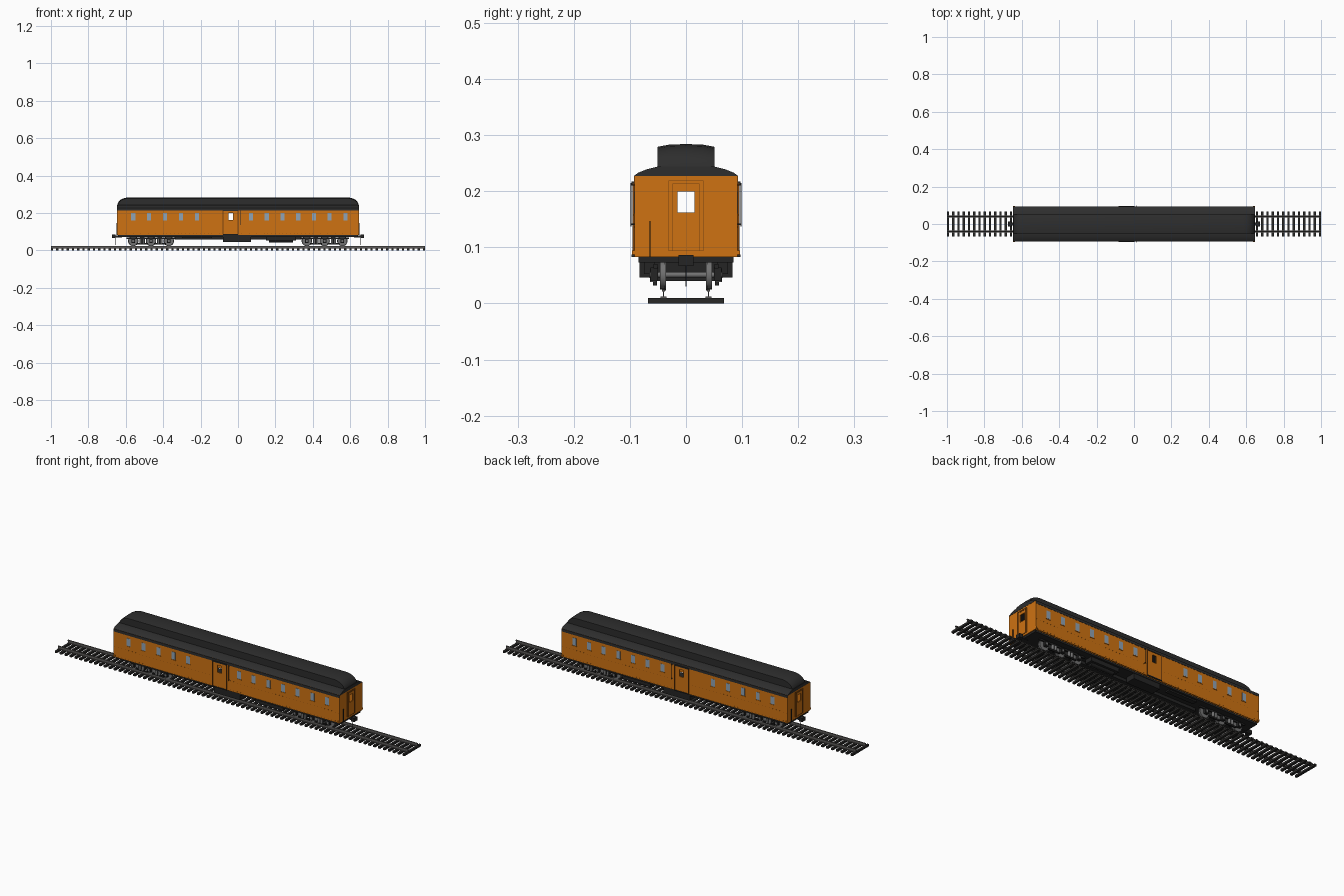
import bpy, bmesh, math
from mathutils import Matrix, Vector

cube = bpy.data.objects.get("Cube")
if cube:
    bpy.data.objects.remove(cube, do_unlink=True)


def material(name, r, g, b):
    m = bpy.data.materials.new(name)
    m.use_nodes = True
    m.diffuse_color = (r, g, b, 1)
    m.node_tree.nodes["Principled BSDF"].inputs["Base Color"].default_value = (r, g, b, 1)
    return m


ORANGE = material("orange paint", 0.62, 0.17, 0.006)
SHADE = material("dark orange trim", 0.2, 0.055, 0.004)
ROOF = material("roof black", 0.027, 0.027, 0.027)
BLACK = material("underframe black", 0.018, 0.018, 0.018)
GLASS = material("pale blue glass", 0.28, 0.37, 0.46)
STEEL = material("wheel steel", 0.17, 0.17, 0.17)
RAIL = material("rail steel", 0.11, 0.105, 0.1)
TIE = material("tie dark", 0.022, 0.021, 0.02)


def finish(bm, name, mat, smooth=False):
    bmesh.ops.recalc_face_normals(bm, faces=bm.faces)
    me = bpy.data.meshes.new(name)
    bm.to_mesh(me)
    bm.free()
    me.materials.append(mat)
    ob = bpy.data.objects.new(name, me)
    bpy.context.collection.objects.link(ob)
    if smooth:
        bpy.ops.object.select_all(action="DESELECT")
        ob.select_set(True)
        bpy.context.view_layer.objects.active = ob
        bpy.ops.object.shade_smooth_by_angle(angle=math.radians(35))
    return ob


def both(items, axis):
    """Add a copy of each box reflected across the given axis."""
    out = list(items)
    for b in items:
        lo, hi = b[axis]
        c = list(b)
        c[axis] = (-hi, -lo)
        out.append(tuple(c))
    return out


def boxes(name, mat, items):
    """One object from boxes given as x, y and z ranges."""
    bm = bmesh.new()
    for b in items:
        mid = Vector([(r[0] + r[1]) / 2 for r in b])
        size = [r[1] - r[0] for r in b]
        bmesh.ops.create_cube(bm, size=1, matrix=Matrix.Translation(mid) @ Matrix.Diagonal((*size, 1)))
    return finish(bm, name, mat)


def around(u, z, hu, hz):
    """Four (u, z) rectangles filling u by z, leaving the hole hu by hz."""
    return [((u[0], hu[0]), z), ((hu[1], u[1]), z),
            (hu, (z[0], hz[0])), (hu, (hz[1], z[1]))]


def cylinders(name, mat, spots, radius, length, axis="Y", sides=24):
    bm = bmesh.new()
    turn = {"X": Matrix.Rotation(math.pi / 2, 4, "Y"),
            "Y": Matrix.Rotation(math.pi / 2, 4, "X"), "Z": Matrix()}[axis]
    for p in spots:
        bmesh.ops.create_cone(bm, cap_ends=True, segments=sides, radius1=radius, radius2=radius,
                              depth=length, matrix=Matrix.Translation(p) @ turn)
    return finish(bm, name, mat, sides > 8)


def loft(name, mat, rings):
    bm = bmesh.new()
    rows = [[bm.verts.new(p) for p in ring] for ring in rings]
    n = len(rows[0])
    for a, b in zip(rows, rows[1:]):
        for i in range(n):
            bm.faces.new((a[i], a[(i + 1) % n], b[(i + 1) % n], b[i]))
    bm.faces.new(rows[0])
    bm.faces.new(rows[-1])
    return finish(bm, name, mat, True)


HALF, SIDE, FLOOR, EAVE = 0.646, 0.092, 0.083, 0.228
DOOR_X = (-0.08, 0.0)
HOLE_X, HOLE_Y, HOLE_Z = (-0.052, -0.028), (-0.015, 0.015), (0.162, 0.199)

# Track
TIES = 72
step = (2 - 0.012) / (TIES - 1)
boxes("ties", TIE, [((-1 + i * step, -1 + i * step + 0.012), (-0.068, 0.068), (0, 0.01))
                    for i in range(TIES)])
rail_parts = [((-1, 1), (0.037, 0.043), (0.021, 0.025)),
              ((-1, 1), (0.039, 0.041), (0.012, 0.021)),
              ((-1, 1), (0.035, 0.045), (0.01, 0.012))]
boxes("rails", RAIL, both(rail_parts, 1))

# Body shell with see-through door windows
sides = [(u, (SIDE - 0.004, SIDE), z)
         for u, z in around((-HALF, HALF), (FLOOR, EAVE), HOLE_X, HOLE_Z)]
boxes("side_walls", ORANGE, both(sides, 1))
ends = [((HALF - 0.004, HALF), u, z)
        for u, z in around((-SIDE, SIDE), (FLOOR, EAVE), HOLE_Y, HOLE_Z)]
boxes("end_walls", ORANGE, both(ends, 0))
boxes("letterboard", ROOF, both([((-HALF, HALF), (SIDE, SIDE + 0.001), (0.214, EAVE))], 1))

# Side windows
window_x = [-0.56 + 0.085 * i for i in range(5)] + [0.07 + 0.084 * i for i in range(7)]
panes = [((x - 0.011, x + 0.011), (SIDE, SIDE + 0.001), (0.16, 0.199)) for x in window_x]
boxes("side_windows", GLASS, both(panes, 1))
sills = [((x - 0.014, x + 0.014), (SIDE, SIDE + 0.002), (0.156, 0.159)) for x in window_x]
boxes("window_sills", ORANGE, both(sills, 1))

# Rivet rows
rivets = [((x - 0.001, x + 0.001), (SIDE, SIDE + 0.0008), (z - 0.001, z + 0.001))
          for z in (0.09, 0.136) for x in [-0.64 + 0.02 * i for i in range(65)]]
boxes("rivets", SHADE, both(rivets, 1))

# Side baggage doors
door = [(u, (SIDE, SIDE + 0.002), z) for u, z in around(DOOR_X, (0.087, 0.212), HOLE_X, HOLE_Z)]
boxes("side_doors", ORANGE, both(door, 1))
posts = [((x - 0.002, x + 0.002), (SIDE, SIDE + 0.003), (0.086, 0.214)) for x in DOOR_X]
boxes("door_posts", SHADE, both(posts, 1))
boxes("door_hoods", ROOF, both([(DOOR_X, (SIDE, SIDE + 0.005), (0.212, 0.217)),
                                (DOOR_X, (SIDE, SIDE + 0.005), (0.083, 0.087))], 1))
grab = [((0.014, 0.016), (0.097, 0.099), (0.137, 0.215)),
        ((0.014, 0.016), (SIDE, 0.099), (0.14, 0.142)),
        ((0.014, 0.016), (SIDE, 0.099), (0.21, 0.212))]
boxes("side_grab_rails", BLACK, both(grab, 1))

# End doors, frames and grab rails
end_door = [((HALF, HALF + 0.001), u, z)
            for u, z in around((-0.023, 0.023), (0.093, 0.213), HOLE_Y, HOLE_Z)]
boxes("end_doors", ORANGE, both(end_door, 0))
frame = [((HALF, HALF + 0.002), u, z) for y, top in ((0.031, 0.219), (0.024, 0.214))
         for u, z in around((-y, y), (0.093, top), (0.001 - y, y - 0.001), (0.094, top - 0.001))]
boxes("end_door_frames", SHADE, both(frame, 0))
boxes("end_grab_rails", BLACK, [((HALF, HALF + 0.004), (-0.065, -0.063), (FLOOR, 0.147)),
                                ((-HALF - 0.004, -HALF), (0.063, 0.065), (FLOOR, 0.147))])
corner = both([((HALF - 0.01, HALF), (SIDE, 0.096), (0.087, 0.094))], 1)
boxes("corner_brackets", ORANGE, both(corner, 0))

# Lower roof and raised centre roof with rounded-down ends
half = [(0.093, 0.227), (0.085, 0.233), (0.07, 0.239), (0.05, 0.244)]
section = half + [(-y, z) for y, z in reversed(half)]
loft("lower_roof", ROOF, [[(x, y, z) for y, z in section] for x in (-HALF - 0.001, HALF + 0.001)])
stations = [(0.645, 0.247), (0.637, 0.262), (0.624, 0.274), (0.606, 0.281), (0.585, 0.284)]
stations = [(-x, z) for x, z in stations] + stations[::-1]
loft("raised_roof", ROOF, [[(x, y, z) for y, z in
     ((0.05, 0.238), (0.051, t - 0.005), (0.03, t - 0.001), (0, t),
      (-0.03, t - 0.001), (-0.051, t - 0.005), (-0.05, 0.238))] for x, t in stations])

# Underframe and equipment
boxes("underframe", BLACK, [((-HALF + 0.004, HALF - 0.004), (-0.085, 0.085), (0.073, 0.0835)),
                            ((-0.34, 0.34), (-0.02, 0.02), (0.058, 0.075))])
boxes("equipment_boxes", BLACK, both([((-0.08, 0.07), (0.03, 0.083), (0.046, 0.075)),
                                      ((0.15, 0.31), (0.035, 0.075), (0.052, 0.075)),
                                      ((-0.3, -0.14), (0.05, 0.075), (0.066, 0.075))], 1))
cylinders("air_tanks", BLACK, [(0.23, y, 0.055) for y in (-0.05, 0.05)], 0.013, 0.13, "X")

# Six-wheel trucks
AXLE_Z = 0.051
centres = (-0.465, 0.463)
axles = [c + d for c in centres for d in (-0.095, 0, 0.095)]
wheel_spots = [(x, s * 0.042, AXLE_Z) for x in axles for s in (-1, 1)]
cylinders("wheels", STEEL, wheel_spots, 0.026, 0.008)
cylinders("wheel_flanges", STEEL, [(x, y * 0.88, z) for x, y, z in wheel_spots], 0.028, 0.002)
cylinders("axles", STEEL, [(x, 0, AXLE_Z) for x in axles], 0.005, 0.12, sides=12)
journals = [((x - 0.009, x + 0.009), (0.05, 0.063), (0.04, 0.064)) for x in axles]
boxes("journal_boxes", BLACK, both(journals, 1))
cylinders("journal_caps", STEEL, [(x, s * 0.0635, AXLE_Z) for x in axles for s in (-1, 1)],
          0.006, 0.003, sides=12)
side_frames = [((c - 0.13, c + 0.13), (0.051, 0.058), (0.062, 0.07)) for c in centres]
side_frames += [((x - 0.032, x + 0.032), (0.052, 0.059), (0.032, 0.039))
                for c in centres for x in (c - 0.047, c + 0.047)]
boxes("truck_side_frames", BLACK, both(side_frames, 1))
boxes("truck_bolsters", BLACK, [((x - 0.012, x + 0.012), (-0.056, 0.056), (0.04, 0.073))
                                for c in centres for x in (c - 0.047, c + 0.047)])
springs = [(c + d, s * 0.058, 0.05) for c in centres for d in (-0.055, -0.039, 0.039, 0.055)
           for s in (-1, 1)]
cylinders("truck_springs", STEEL, springs, 0.006, 0.024, "Z", 12)

# Couplers and air hoses
coupler = [((0.62, 0.66), (-0.007, 0.007), (0.07, 0.08)),
           ((0.655, 0.673), (-0.013, 0.013), (0.067, 0.086)),
           ((0.655, 0.657), (-0.001, 0.001), (0.03, 0.07))]
boxes("couplers", BLACK, both(coupler, 0))
